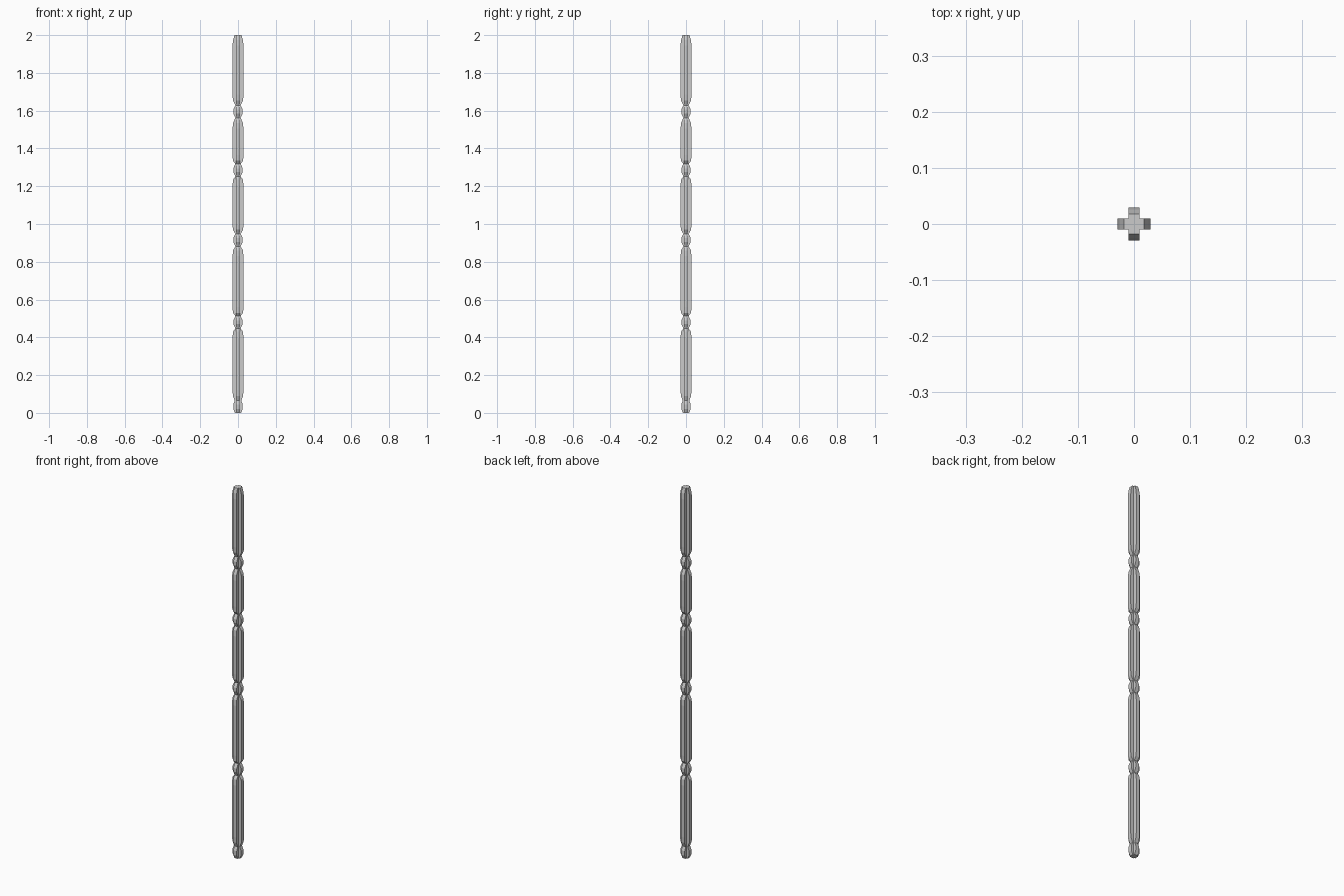
import bpy, bmesh

if "Cube" in bpy.data.objects:
    bpy.data.objects.remove(bpy.data.objects["Cube"])

ARM, HALF = 0.029, 0.01   # fin reach and half thickness
NECK, BEAD = 0.014, 0.025

# Lengthwise profile: (height, fin reach)
profile = [(0, 0.016), (0.02, BEAD), (0.045, BEAD), (0.065, NECK + 0.003)]
bodies = [(0.09, 0.43), (0.53, 0.86), (0.97, 1.235), (1.335, 1.535), (1.655, 1.975)]
for i, (lo, hi) in enumerate(bodies):
    profile += [(lo, ARM - 0.002), (lo + 0.03, ARM), (hi - 0.03, ARM), (hi, ARM - 0.003)]
    if i < len(bodies) - 1:
        # narrow neck, small bead, narrow neck between long sections
        mid = (hi + bodies[i + 1][0]) / 2
        profile += [(mid - 0.033, NECK), (mid - 0.01, BEAD),
                    (mid + 0.01, BEAD), (mid + 0.033, NECK)]
profile.append((2.0, 0.018))


def cross(r, w):
    """Plus-shaped outline, counter-clockwise."""
    pts, corner = [], [(r, -w), (r, w), (w, w)]
    for _ in range(4):
        pts += corner
        corner = [(-y, x) for x, y in corner]
    return pts


# Loft the cross-shaped shaft through every profile level
bm = bmesh.new()
rings = [[bm.verts.new((x, y, z)) for x, y in cross(r, HALF)] for z, r in profile]
for a, b in zip(rings, rings[1:]):
    for i in range(12):
        j = (i + 1) % 12
        bm.faces.new((a[i], a[j], b[j], b[i]))
bm.faces.new(rings[0][::-1])
bm.faces.new(rings[-1])
bmesh.ops.recalc_face_normals(bm, faces=bm.faces)
mesh = bpy.data.meshes.new("fluted_rod")
bm.to_mesh(mesh)
bm.free()
bpy.context.collection.objects.link(bpy.data.objects.new("fluted_rod", mesh))
